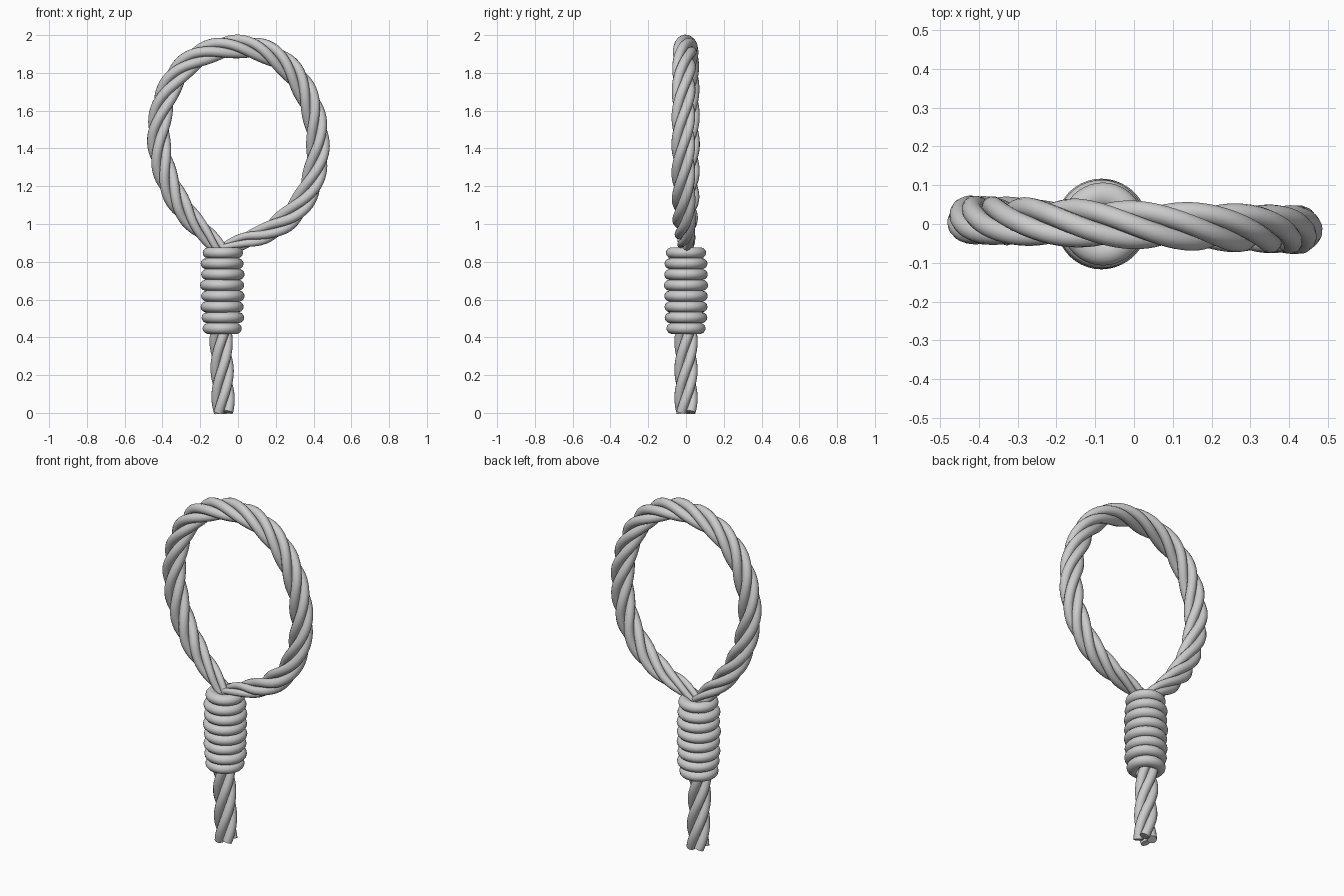
import bpy, math
from mathutils import Vector

if "Cube" in bpy.data.objects:
    bpy.data.objects.remove(bpy.data.objects["Cube"])

STRANDS = 4
PITCH = 0.6          # length of one full twist


def smooth_path(pts, step=0.018):
    """Catmull-Rom through pts, resampled to even spacing."""
    p = [Vector(q) for q in pts]
    p = [2 * p[0] - p[1]] + p + [2 * p[-1] - p[-2]]
    fine = []
    for a, b, c, d in zip(p, p[1:], p[2:], p[3:]):
        for i in range(40):
            t = i / 40
            fine.append(0.5 * (2 * b + (c - a) * t + (2 * a - 5 * b + 4 * c - d) * t * t
                               + (3 * b - a - 3 * c + d) * t ** 3))
    fine.append(p[-2])
    out, acc = [fine[0]], 0.0
    for a, b in zip(fine, fine[1:]):
        acc += (b - a).length
        if acc >= step:
            out.append(b)
            acc = 0.0
    if acc > step * 0.3:
        out.append(fine[-1])
    return out


def rope(name, pts, phase, taper):
    """Right-handed twisted rope lying in a near-vertical plane."""
    path = smooth_path(pts)
    n = len(path)
    cu = bpy.data.curves.new(name, 'CURVE')
    cu.dimensions = '3D'
    cu.bevel_depth = 0.0265
    cu.bevel_resolution = 4
    cu.use_fill_caps = True
    for k in range(STRANDS):
        sp = cu.splines.new('POLY')
        sp.points.add(n - 1)
        dist = 0.0
        for i, c in enumerate(path):
            if i:
                dist += (c - path[i - 1]).length
            tan = (path[min(i + 1, n - 1)] - path[max(i - 1, 0)]).normalized()
            side = Vector((0, 1, 0)).cross(tan).normalized()
            up = tan.cross(side)
            ang = phase + math.tau * (k / STRANDS + dist / PITCH)
            s = taper(i / (n - 1))
            pos = c + (side * math.cos(ang) + up * math.sin(ang)) * 0.0365 * s
            sp.points[i].co = (*pos, 1)
            sp.points[i].radius = s
    ob = bpy.data.objects.new(name, cu)
    bpy.context.collection.objects.link(ob)
    bpy.ops.object.select_all(action='DESELECT')
    ob.select_set(True)
    bpy.context.view_layer.objects.active = ob
    bpy.ops.object.convert(target='MESH')
    bpy.ops.object.shade_smooth_by_angle(angle=math.radians(50))
    return ob


# Egg-shaped loop, both ends tucked into the binding (slightly turned in plan)
loop = [(-0.06, 0.83), (-0.15, 0.925), (-0.26, 1.04), (-0.345, 1.17), (-0.40, 1.32),
        (-0.42, 1.49), (-0.385, 1.67), (-0.295, 1.82), (-0.16, 1.91), (0, 1.94),
        (0.15, 1.91), (0.28, 1.815), (0.37, 1.67), (0.415, 1.51), (0.42, 1.35),
        (0.375, 1.18), (0.28, 1.045), (0.15, 0.955), (0.03, 0.91), (-0.07, 0.865)]
rope("loop_rope", [(x, -0.002 - 0.03 * x, z) for x, z in loop], 0.4,
     lambda t: 0.62 + 0.38 * min(1, min(t, 1 - t) / 0.12))

# Tail rope running up through the binding
tail = [(-0.077, 0, 0.003), (-0.083, 0, 0.2), (-0.09, 0, 0.42), (-0.082, 0, 0.65), (-0.08, 0, 0.855)]
rope("tail_rope", tail, math.pi / 4, lambda t: 0.98)

# Stacked binding turns
outer = [0.104, 0.113, 0.114, 0.115, 0.117, 0.115, 0.114, 0.107]
for i, r in enumerate(outer):
    bpy.ops.mesh.primitive_torus_add(
        major_segments=40, minor_segments=14, major_radius=r - 0.034, minor_radius=0.034,
        location=(-0.084 + 0.004 * (i % 2), 0, 0.447 + 0.0572 * i))
    ring = bpy.context.object
    ring.name = f"binding_turn_{i + 1}"
    ring.scale.z = 0.88
    bpy.ops.object.shade_smooth_by_angle(angle=math.radians(60))
